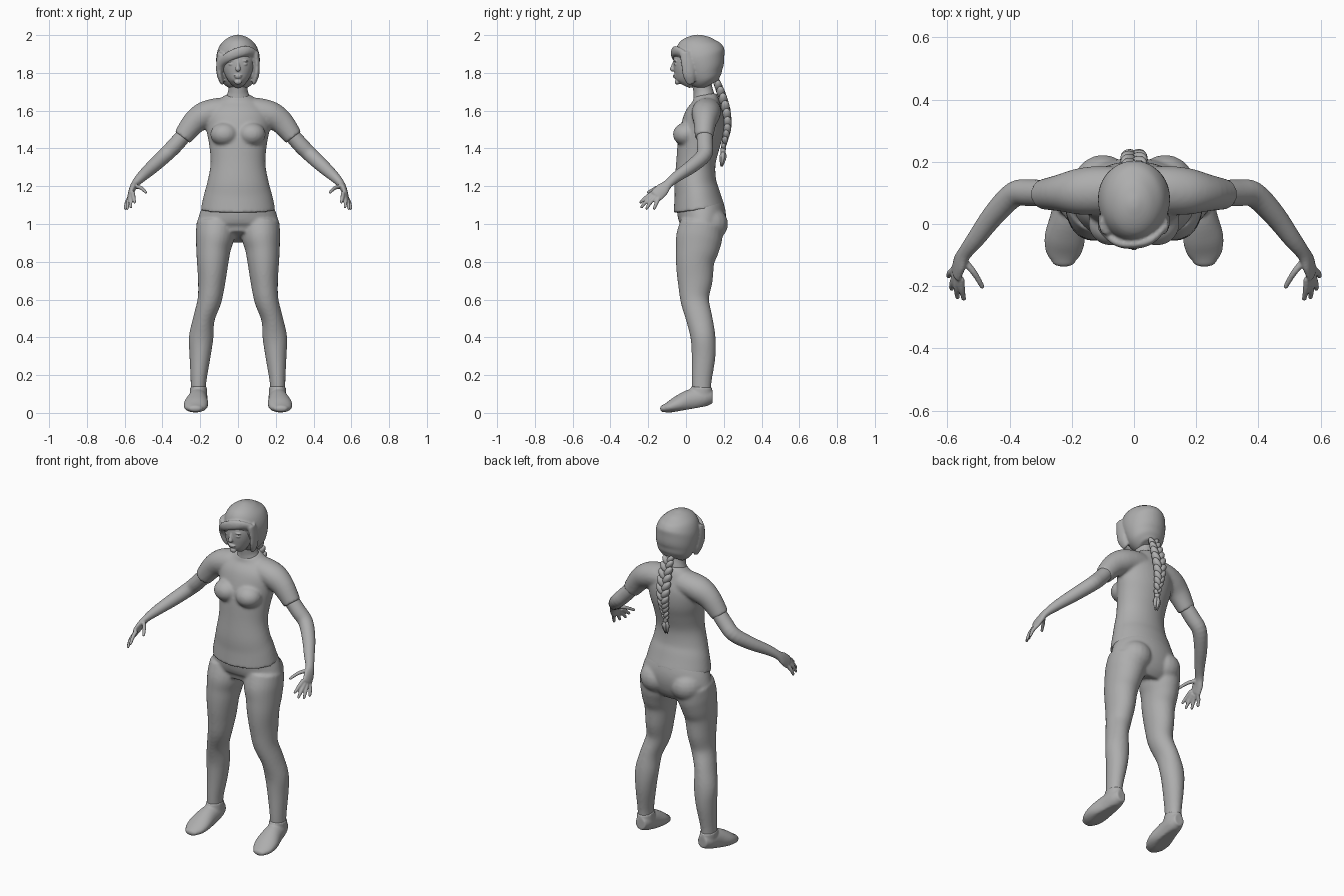
import bpy, bmesh, math
from mathutils import Vector, Matrix

gray = bpy.data.materials.new("plain_gray")
gray.diffuse_color = (0.42, 0.42, 0.42, 1)
Y, Z = Vector((0, 1, 0)), Vector((0, 0, 1))


def spline(rings, steps=4):
    """Catmull-Rom interpolation of ring data (x, y, z, a, b)."""
    out = []
    for i in range(len(rings) - 1):
        p = [rings[max(0, min(len(rings) - 1, i + k))] for k in (-1, 0, 1, 2)]
        for s in range(steps):
            t = s / steps
            out.append([0.5 * (2 * q1 + (q2 - q0) * t + (2 * q0 - 5 * q1 + 4 * q2 - q3) * t * t
                               + (3 * q1 - q0 - 3 * q2 + q3) * t ** 3) for q0, q1, q2, q3 in zip(*p)])
    return out + [list(rings[-1])]


def loft(bm, rings, ref=Y, n=28, both=False, tip=False):
    """Skin of elliptical rings along a path, mirrored in x when both is set."""
    data = spline(rings)
    pts = [Vector(r[:3]) for r in data]
    frames = []
    for i, r in enumerate(data):
        t = (pts[min(i + 1, len(pts) - 1)] - pts[max(i - 1, 0)]).normalized()
        frames.append((pts[i], t, max(r[3], 0.001), max(r[4], 0.001)))
    if tip:  # rounded end
        c, t, a, b = frames[-1]
        for s in (0.4, 0.75, 0.95):
            k = math.sqrt(1 - s * s)
            frames.append((c + t * min(a, b) * s, t, a * k, b * k))
    for sx in ((1, -1) if both else (1,)):
        loops = []
        for c, t, a, b in frames:
            u = ref.cross(t).normalized()
            v = t.cross(u)
            loop = []
            for k in range(n):
                w = 2 * math.pi * k / n
                p = c + u * a * math.cos(w) + v * b * math.sin(w)
                loop.append(bm.verts.new((sx * p.x, p.y, p.z)))
            loops.append(loop)
        for l0, l1 in zip(loops, loops[1:]):
            for k in range(n):
                bm.faces.new((l0[k], l0[(k + 1) % n], l1[(k + 1) % n], l1[k]))
        bm.faces.new(loops[0])
        bm.faces.new(loops[-1])


def ball(bm, c, r, tilt=0.0, pitch=0.0, both=False):
    """Ellipsoid, tilted about y and pitched about x."""
    for sx in ((1, -1) if both else (1,)):
        m = (Matrix.Translation((sx * c[0], c[1], c[2])) @ Matrix.Rotation(pitch, 4, 'X')
             @ Matrix.Rotation(sx * tilt, 4, 'Y') @ Matrix.Diagonal((*r, 1)))
        bmesh.ops.create_uvsphere(bm, u_segments=20, v_segments=12, radius=1, matrix=m)


def finish(name, bm, voxel=None, smooth=4):
    bmesh.ops.recalc_face_normals(bm, faces=bm.faces[:])
    me = bpy.data.meshes.new(name)
    bm.to_mesh(me)
    bm.free()
    me.materials.append(gray)
    me.polygons.foreach_set("use_smooth", [True] * len(me.polygons))
    ob = bpy.data.objects.new(name, me)
    bpy.context.collection.objects.link(ob)
    if voxel:  # fuse overlapping volumes into one skin
        rm = ob.modifiers.new("fuse", 'REMESH')
        rm.mode, rm.voxel_size, rm.use_smooth_shade = 'VOXEL', voxel, True
        sm = ob.modifiers.new("relax", 'SMOOTH')
        sm.factor, sm.iterations = 0.5, smooth


# Shirt: trunk, bust and short sleeves
bm = bmesh.new()
loft(bm, [(0, .07, 1.075, .198, .137), (0, .06, 1.15, .182, .122), (0, .05, 1.22, .163, .111),
          (0, .052, 1.32, .145, .104), (0, .067, 1.42, .153, .112), (0, .085, 1.5, .167, .115),
          (0, .098, 1.58, .17, .103), (0, .105, 1.64, .125, .075), (0, .1, 1.685, .062, .06)], n=48)
ball(bm, (.072, .0, 1.475), (.075, .07, .062), both=True)
loft(bm, [(.06, .11, 1.6, .07, .075), (.12, .108, 1.595, .07, .078), (.18, .104, 1.575, .071, .074),
          (.235, .1, 1.535, .063, .06), (.295, .095, 1.458, .05, .048)], both=True)
finish("shirt", bm, .008, 8)

# Trousers: pelvis, seat and legs
bm = bmesh.new()
loft(bm, [(0, .072, 1.1, .185, .125), (0, .085, 1.04, .208, .127), (0, .085, .98, .215, .115),
          (0, .07, .93, .16, .09)], n=48)
ball(bm, (.1, .115, 1.0), (.1, .108, .095), both=True)
loft(bm, [(.115, .085, 1.0, .105, .115), (.122, .07, .93, .102, .122), (.13, .06, .87, .092, .115),
          (.134, .048, .8, .084, .102), (.139, .048, .7, .073, .093), (.15, .046, .6, .064, .076),
          (.18, .07, .5, .057, .07), (.195, .09, .4, .065, .066), (.201, .093, .3, .056, .063),
          (.209, .083, .17, .042, .053), (.21, .082, .1, .04, .05)], both=True)
finish("trousers", bm, .008, 6)

# Shoes: foot body and ankle collar
bm = bmesh.new()
loft(bm, [(.205, .14, .085, .03, .035), (.208, .1, .083, .046, .05), (.214, .03, .068, .053, .058),
          (.222, -.04, .047, .065, .045), (.226, -.09, .03, .058, .029), (.227, -.118, .023, .04, .02)],
     ref=Z, both=True, tip=True)
loft(bm, [(.208, .078, .06, .045, .062), (.209, .08, .1, .046, .06), (.21, .082, .138, .044, .056)], both=True)
for v in bm.verts:  # flat sole, lifting towards the heel
    v.co.z = max(v.co.z, .002 + max(0, v.co.y + .08) * .18)
finish("shoes", bm, .006, 4)

# Arms with palms, fingers and thumbs
bm = bmesh.new()
loft(bm, [(.26, .097, 1.5, .04, .042), (.33, .1, 1.42, .042, .043), (.385, .095, 1.365, .04, .041),
          (.45, .03, 1.305, .036, .036), (.51, -.05, 1.25, .028, .029), (.545, -.095, 1.212, .02, .025),
          (.56, -.125, 1.183, .017, .036), (.57, -.155, 1.153, .014, .037)], both=True, tip=True)
fingers = [((.556, -.175, 1.165), (.553, -.21, 1.142), (.547, -.24, 1.115)),
           ((.565, -.172, 1.15), (.569, -.207, 1.122), (.567, -.235, 1.09)),
           ((.573, -.163, 1.14), (.583, -.19, 1.112), (.586, -.208, 1.082)),
           ((.577, -.145, 1.135), (.591, -.157, 1.11), (.596, -.168, 1.082)),
           ((.55, -.115, 1.2), (.515, -.155, 1.192), (.488, -.2, 1.168))]
for f in fingers:
    loft(bm, [(*p, r, r) for p, r in zip(f, (.012, .0105, .008))], n=12, both=True, tip=True)
finish("arms", bm, .0045, 3)

# Neck, face and features
bm = bmesh.new()
loft(bm, [(0, .1, 1.62, .085, .06), (0, .095, 1.68, .06, .055), (0, .088, 1.72, .05, .051),
          (0, .075, 1.8, .05, .05)])
loft(bm, [(0, -.01, 1.733, .022, .03), (0, -.004, 1.748, .042, .05), (0, .003, 1.78, .064, .065),
          (0, .012, 1.82, .079, .08), (0, .022, 1.87, .085, .088), (0, .035, 1.92, .075, .08)], n=40)
loft(bm, [(0, -.058, 1.862, .007, .01), (0, -.066, 1.84, .009, .011), (0, -.072, 1.82, .014, .013)],
     n=14, tip=True)
ball(bm, (.034, -.052, 1.846), (.016, .011, .008), both=True)
ball(bm, (.034, -.054, 1.865), (.022, .011, .006), tilt=.12, both=True)
ball(bm, (0, -.061, 1.786), (.023, .009, .005))
ball(bm, (0, -.059, 1.777), (.018, .009, .006))
ball(bm, (0, -.046, 1.752), (.02, .014, .014))
finish("head", bm, .0035, 3)

# Hair: cap, swept fringe and side locks
bm = bmesh.new()
loft(bm, [(0, .125, 1.735, .055, .055), (0, .112, 1.76, .09, .082), (0, .097, 1.8, .107, .102),
          (0, .086, 1.85, .115, .12), (0, .073, 1.9, .113, .133), (0, .066, 1.95, .093, .115),
          (0, .065, 1.985, .055, .07), (0, .065, 2.002, .012, .015)], n=48)
loft(bm, [(.09, -.012, 1.9, .022, .014), (.05, -.052, 1.917, .026, .015), (0, -.066, 1.908, .027, .014),
          (-.05, -.058, 1.885, .026, .015), (-.09, -.022, 1.85, .022, .016), (-.1, .0, 1.81, .018, .018)])
loft(bm, [(.092, -.005, 1.91, .018, .03), (.1, .008, 1.85, .015, .034), (.097, .015, 1.79, .015, .032),
          (.085, .025, 1.748, .01, .022)], both=True, tip=True)
finish("hair", bm, .006, 5)

# Braid: alternating plump strands down the back
bm = bmesh.new()
path = spline([(0, .165, 1.745, .026, 0), (0, .19, 1.68, .031, 0), (0, .212, 1.6, .033, 0),
               (0, .22, 1.52, .029, 0), (0, .21, 1.46, .023, 0), (0, .196, 1.4, .016, 0)])
for i, (x, y, z, r, _) in enumerate(path):
    side = 1 if i % 2 else -1
    ball(bm, (x + side * r * .5, y, z), (r * .62, r * .72, r * 1.15), tilt=side * .6)
finish("braid", bm)

# Braid tie and loose end
bm = bmesh.new()
loft(bm, [(0, .197, 1.402, .014, .014), (0, .196, 1.385, .014, .014)], n=16, tip=True)
for dx, dy in ((-.008, 0), (.008, 0), (0, .009), (0, -.008)):
    loft(bm, [(0, .196, 1.39, .007, .007), (dx * 1.6, .195 + dy, 1.355, .011, .011),
              (dx, .188 + dy * .5, 1.305, .002, .002)], n=10)
finish("braid_end", bm)
